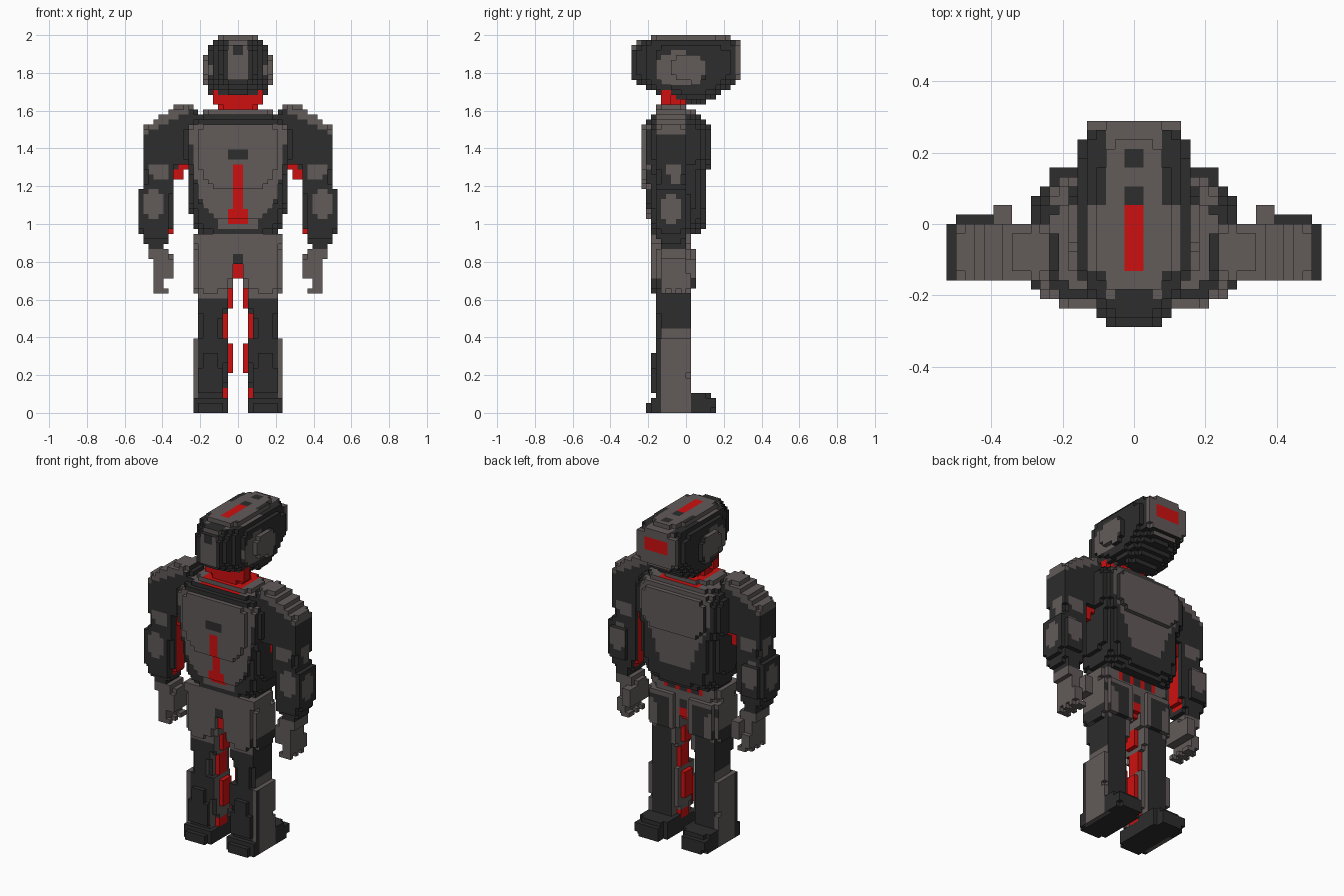
import bpy, bmesh, math
from mathutils import Vector

if "Cube" in bpy.data.objects:
    bpy.data.objects.remove(bpy.data.objects["Cube"])

V = 2 / 76  # cube size
DARK, GREY, RED = 0, 1, 2
MATS = []
for name, col in (("dark_charcoal", (0.026, 0.026, 0.026)), ("warm_grey", (0.122, 0.103, 0.101)),
                  ("bright_red", (0.62, 0.005, 0.005))):
    m = bpy.data.materials.new(name)
    m.diffuse_color = (*col, 1)
    m.use_nodes = True
    m.node_tree.nodes["Principled BSDF"].inputs["Base Color"].default_value = m.diffuse_color
    MATS.append(m)


def lerp(rows, t):
    """Interpolate rows (t, a, b, ...) sorted by t."""
    for r, s in zip(rows, rows[1:]):
        if r[0] <= t <= s[0]:
            f = (t - r[0]) / max(s[0] - r[0], 1e-6)
            return [p + (q - p) * f for p, q in zip(r[1:], s[1:])]
    return None


def ell(u, v, cu, cv, ru, rv):
    return abs((u - cu) / ru) ** 2.5 + abs((v - cv) / rv) ** 2.5 < 1


SIDES = [((1, 0, 0), (0, 1, 0), (0, 0, 1)), ((0, 1, 0), (0, 0, 1), (1, 0, 0)), ((0, 0, 1), (1, 0, 0), (0, 1, 0))]


def blocks(name, axis, rows, paint, p=4, mirror=False):
    """Fill a lofted superellipse with cubes. Rows: (t, a0, a1, b0, b1) along the axis."""
    k = "xyz".index(axis)
    ia, ib = [i for i in range(3) if i != k]
    rows = sorted(rows)
    cells = set()
    for t in range(-42, 80):
        r = lerp(rows, (t + .5) * V)
        if not r:
            continue
        ca, ha, cb, hb = (r[0] + r[1]) / 2, (r[1] - r[0]) / 2, (r[2] + r[3]) / 2, (r[3] - r[2]) / 2
        for a in range(-24, 80):
            da = abs((a + .5) * V - ca) / ha
            if da > 1:
                continue
            for b in range(-24, 80):
                db = abs((b + .5) * V - cb) / hb
                if da ** p + db ** p <= 1:
                    c = [0, 0, 0]
                    c[k], c[ia], c[ib] = t, a, b
                    cells.add(tuple(c))
    for side in ((1, -1) if mirror else (1,)):
        bm = bmesh.new()
        verts = {}

        def vert(q):
            q = tuple(int(i) for i in q)
            if q not in verts:
                verts[q] = bm.verts.new((q[0] * V * side, q[1] * V, q[2] * V))
            return verts[q]

        for c in sorted(cells):
            c = Vector(c)
            for n, u, w in SIDES:
                n, u, w = Vector(n), Vector(u), Vector(w)
                for s in (1, -1):
                    if tuple(int(i) for i in c + n * s) in cells:
                        continue
                    o = c + n if s > 0 else c
                    quad = [o, o + u, o + u + w, o + w]
                    if s * side < 0:
                        quad.reverse()
                    f = bm.faces.new([vert(q) for q in quad])
                    mid = (o + (u + w) / 2) * V
                    f.material_index = paint(*mid, n * s) if callable(paint) else paint
        nm = name if not mirror else name + ("_right" if side > 0 else "_left")
        me = bpy.data.meshes.new(nm)
        bm.to_mesh(me)
        bm.free()
        for m in MATS:
            me.materials.append(m)
        bpy.context.collection.objects.link(bpy.data.objects.new(nm, me))


# Head: long helmet with visor strip and crest
def head_paint(x, y, z, n):
    ax = abs(x)
    if n.y > .5 and y > .24:
        return RED if ax < .08 and abs(z - 1.88) < .03 else GREY
    if y > .26 and z > 1.77:
        return GREY
    if n.z > .5 and z > 1.9:
        if ax < .027 and -.135 < y < .045:
            return RED
        if ax < .027 and (abs(y - .185) < .025 or abs(y - .09) < .025):
            return DARK
        if y < -.18 and ax < .05:
            return DARK
        return GREY if ax < (.12 if -.14 < y < .04 else .07) and y > -.22 else DARK
    if z > 1.97:
        return GREY
    if ax > .12 and ell(y, z, -.03, 1.82, .13, .09):
        return GREY
    if y < -.2 and ax < .055 and z > 1.76:
        return DARK if ax < .03 and abs(z - 1.92) < .03 else GREY
    return DARK


blocks("head", "y", [(-.29, -.075, .075, 1.76, 1.935), (-.24, -.11, .11, 1.74, 1.97), (-.16, -.15, .15, 1.70, 2),
                     (-.05, -.175, .175, 1.66, 2), (.07, -.175, .175, 1.63, 2), (.15, -.165, .165, 1.67, 2),
                     (.22, -.15, .15, 1.72, 1.99), (.29, -.13, .13, 1.77, 1.965)], head_paint, p=3)

# Neck
blocks("neck", "z", [(1.52, -.095, .095, -.14, .0), (1.75, -.095, .095, -.14, .0)], RED)
blocks("neck_cable", "z", [(1.64, .06, .12, -.135, -.08), (1.76, .08, .135, -.135, -.08)], RED, p=8, mirror=True)


# Torso: panelled shell with red spine
def torso_paint(x, y, z, n):
    ax = abs(x)
    if n.z > .5 and z > 1.56 and ax < .12:
        return RED
    if z > 1.575:
        return GREY
    if y < -.12:
        if ax < .027 and 1.08 < z < 1.31 or ax < .053 and 1.0 < z < 1.09:
            return RED
        if ax < .053 and abs(z - 1.36) < .03:
            return DARK
        w = lerp([(.98, .09), (1.1, .19), (1.3, .24), (1.53, .26)], z)
        return GREY if w and ax < w[0] else DARK
    if y > .04 and z > 1.08 and n.x == 0:
        return GREY if ax < min(.23, .1 + (z - 1.1) * .45) else DARK
    return DARK


blocks("torso", "z", [(.95, -.20, .20, -.17, .06), (1.0, -.235, .235, -.195, .105), (1.1, -.26, .26, -.21, .11),
                      (1.25, -.26, .26, -.235, .11), (1.35, -.29, .29, -.24, .135), (1.5, -.29, .29, -.24, .135),
                      (1.55, -.26, .26, -.21, .11), (1.60, -.16, .16, -.16, .03)], torso_paint)

# Waist ring with alternating red cells
blocks("waist", "z", [(.9, -.2, .2, -.16, .02), (.98, -.2, .2, -.16, .02)],
       lambda x, y, z, n: RED if int(abs(x) / V) % 3 == 1 else DARK)


# Pelvis
def pelvis_paint(x, y, z, n):
    if abs(x) < .03 and z < .78:
        return RED
    return DARK if abs(x) < .03 and .8 < z < .83 else GREY


blocks("pelvis", "z", [(.79, -.225, .225, -.18, .035), (.89, -.225, .225, -.19, .02),
                       (.9, -.235, .235, -.195, .03), (.945, -.235, .235, -.195, .03)], pelvis_paint, p=6)
blocks("crotch", "z", [(.71, -.055, .055, -.15, .01), (.8, -.09, .09, -.17, .03)], pelvis_paint, p=6)

# Shoulders with sloping pads
blocks("shoulder", "x", [(.2, -.15, 0, 1.38, 1.58), (.26, -.165, .01, 1.33, 1.63), (.33, -.165, .01, 1.31, 1.62),
                         (.42, -.165, .01, 1.31, 1.57), (.505, -.155, 0, 1.33, 1.50)],
       lambda x, y, z, n: GREY if x > .24 and z > 1.63 - .5 * (x - .2) else DARK, p=5, mirror=True)


# Arms with grey pads and red inner strip
def arm_paint(x, y, z, n):
    if n.x < -.5:
        return RED if abs(y + .07) < .045 and .93 < z < 1.33 else DARK
    if n.x > .5 and (ell(y, z, -.06, 1.31, .035, .1) or ell(y, z, -.08, 1.08, .045, .09)):
        return GREY
    if n.y != 0 and (ell(x, z, .42, 1.29, .045, .065) or ell(x, z, .45, 1.1, .05, .075)):
        return GREY
    return DARK


blocks("upper_arm", "z", [(1.15, .345, .495, -.155, 0), (1.25, .335, .49, -.155, 0), (1.38, .32, .5, -.16, 0)],
       arm_paint, p=6, mirror=True)
blocks("forearm", "z", [(.86, .39, .48, -.13, -.01), (.93, .37, .5, -.15, 0), (.98, .35, .525, -.165, .015),
                        (1.16, .35, .525, -.165, .015), (1.2, .36, .51, -.15, 0)], arm_paint, p=5, mirror=True)
blocks("inner_arm_strip", "z", [(1.23, .29, .34, -.11, -.03), (1.33, .265, .34, -.11, -.03)], RED, p=9, mirror=True)
blocks("inner_wrist_strip", "z", [(.945, .34, .42, -.11, -.03), (.98, .34, .42, -.11, -.03)], RED, p=9, mirror=True)

# Hands: palm, fingers, thumb
blocks("palm", "z", [(.72, .345, .455, -.135, 0), (.88, .36, .465, -.135, 0)], GREY, p=8, mirror=True)
for i, y in enumerate((-.132, -.079, -.026)):
    blocks("finger_%d" % (i + 1), "z", [(.63, .365, .425, y, y + .04), (.66, .39, .45, y, y + .04),
                                        (.74, .39, .45, y, y + .04)], GREY, p=9, mirror=True)
blocks("thumb", "y", [(-.01, .345, .4, .72, .82), (.065, .345, .4, .70, .8)], GREY, p=9, mirror=True)


# Legs
def leg_paint(x, y, z, n):
    if n.x < -.5:
        return GREY
    if n.x > .5:
        if z > .72 or z < .46 and abs(y + .06) < .075:
            return GREY
        return DARK
    if y < -.07:
        if z > .6 or x > .21 and z < .4:
            return GREY
        return DARK
    if x < .08 or z > .84 or ell(x, z, .2, .72, .04, .09) or x > .21 and z < .4:
        return GREY
    return DARK


blocks("leg", "z", [(0, .07, .24, -.17, .05), (.1, .07, .245, -.165, .02), (.2, .06, .25, -.155, .015),
                    (.38, .05, .25, -.155, .02), (.4, .07, .215, -.145, .02), (.5, .07, .21, -.145, .02),
                    (.6, .05, .22, -.16, .03), (.7, .03, .23, -.185, .05), (.86, .02, .23, -.18, .045)],
       leg_paint, p=6, mirror=True)
blocks("inner_leg_strip", "z", [(.08, .05, .1, -.11, -.02), (.195, .05, .1, -.11, -.02), (.2, .03, .08, -.11, -.02),
                                (.37, .03, .08, -.11, -.02), (.38, .05, .1, -.11, -.02), (.54, .05, .1, -.11, -.02),
                                (.6, .025, .08, -.11, -.02), (.7, .025, .08, -.11, -.02)], RED, p=9, mirror=True)
blocks("calf_plate", "z", [(.1, .09, .2, -.19, -.1), (.2, .09, .2, -.185, -.1), (.36, .09, .2, -.165, -.1)],
       DARK, p=6, mirror=True)

# Feet: wedge pointing back (+y), with heel
blocks("foot", "y", [(-.215, .09, .215, 0, .055), (-.16, .055, .24, 0, .08), (.08, .055, .24, 0, .105),
                     (.16, .08, .22, 0, .08)],
       lambda x, y, z, n: GREY if x > .21 and -.14 < y < 0 and n.z > -.5 else DARK, p=9, mirror=True)
